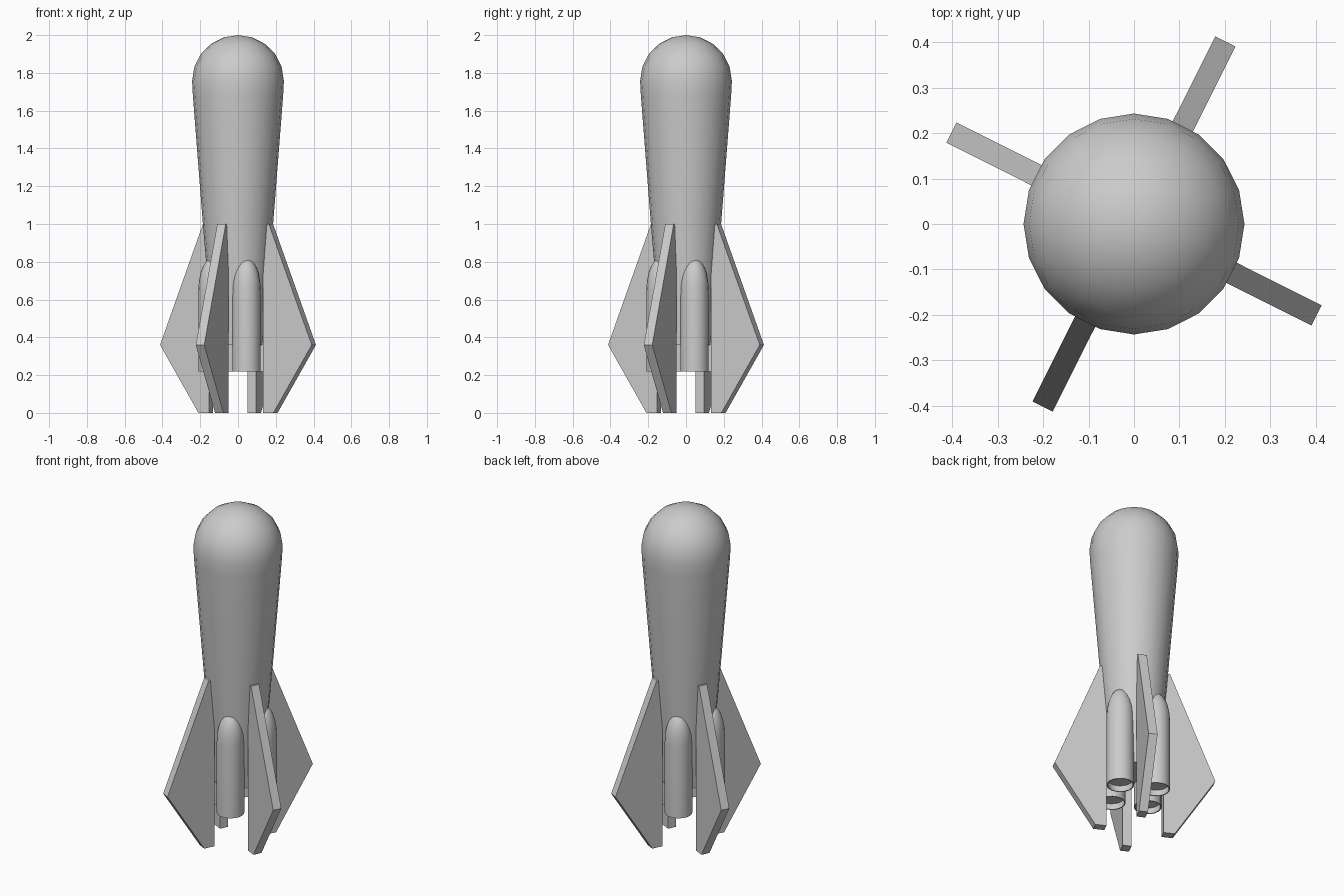
import bpy, math
from mathutils import Matrix

if "Cube" in bpy.data.objects:
    bpy.data.objects.remove(bpy.data.objects["Cube"])


def finish(name, verts, faces, smooth=True):
    me = bpy.data.meshes.new(name)
    me.from_pydata(verts, [], faces)
    me.update()
    ob = bpy.data.objects.new(name, me)
    bpy.context.collection.objects.link(ob)
    bpy.ops.object.select_all(action='DESELECT')
    ob.select_set(True)
    bpy.context.view_layer.objects.active = ob
    bpy.ops.object.mode_set(mode='EDIT')
    bpy.ops.mesh.select_all(action='SELECT')
    bpy.ops.mesh.normals_make_consistent(inside=False)
    bpy.ops.object.mode_set(mode='OBJECT')
    if smooth:
        bpy.ops.object.shade_smooth_by_angle(angle=math.radians(35))
    return ob


def lathe(name, profile, n, cx=0, cy=0):
    """Revolve (radius, z) rings; both ends close on the axis."""
    rings = profile[1:-1]
    verts = [(cx, cy, profile[0][1])]
    for r, z in rings:
        verts += [(cx + r * math.cos(math.tau * i / n),
                   cy + r * math.sin(math.tau * i / n), z) for i in range(n)]
    verts.append((cx, cy, profile[-1][1]))
    last = len(verts) - 1
    faces = []
    for i in range(n):
        j = (i + 1) % n
        faces.append((0, 1 + j, 1 + i))
        for k in range(len(rings) - 1):
            a, b = 1 + k * n, 1 + (k + 1) * n
            faces.append((a + i, a + j, b + j, b + i))
        e = 1 + (len(rings) - 1) * n
        faces.append((e + i, e + j, last))
    return finish(name, verts, faces)


def dome(r, z, h, steps):
    pts = [(r * math.cos(math.pi / 2 * k / steps),
            z + h * math.sin(math.pi / 2 * k / steps)) for k in range(steps)]
    return pts + [(0, z + h)]


# tapered body with round nose
lathe("body", [(0, 0.36), (0.132, 0.36), (0.186, 1.0), (0.239, 1.68)]
      + dome(0.243, 1.757, 0.243, 5), 20)

# four boosters, each with a recessed base
booster_profile = [(0, 0.255), (0.069, 0.255), (0.069, 0.22), (0.075, 0.22)] \
    + dome(0.075, 0.65, 0.17, 6)
for q in range(4):
    a = math.radians(18.4 + 90 * q)
    lathe(f"booster_{q + 1}", booster_profile, 20,
          0.142 * math.cos(a), 0.142 * math.sin(a))

# four swept fins between the boosters
outline = [(0.16, 0), (0.222, 0), (0.449, 0.36), (0.195, 1.0), (0.16, 1.0)]
m = len(outline)
for q in range(4):
    verts = [(r, t, z) for t in (-0.025, 0.025) for r, z in outline]
    faces = [tuple(range(m)), tuple(range(2 * m - 1, m - 1, -1))]
    faces += [(i, (i + 1) % m, m + (i + 1) % m, m + i) for i in range(m)]
    fin = finish(f"fin_{q + 1}", verts, faces, smooth=False)
    fin.data.transform(Matrix.Rotation(math.radians(63.4 + 90 * q), 4, 'Z'))
